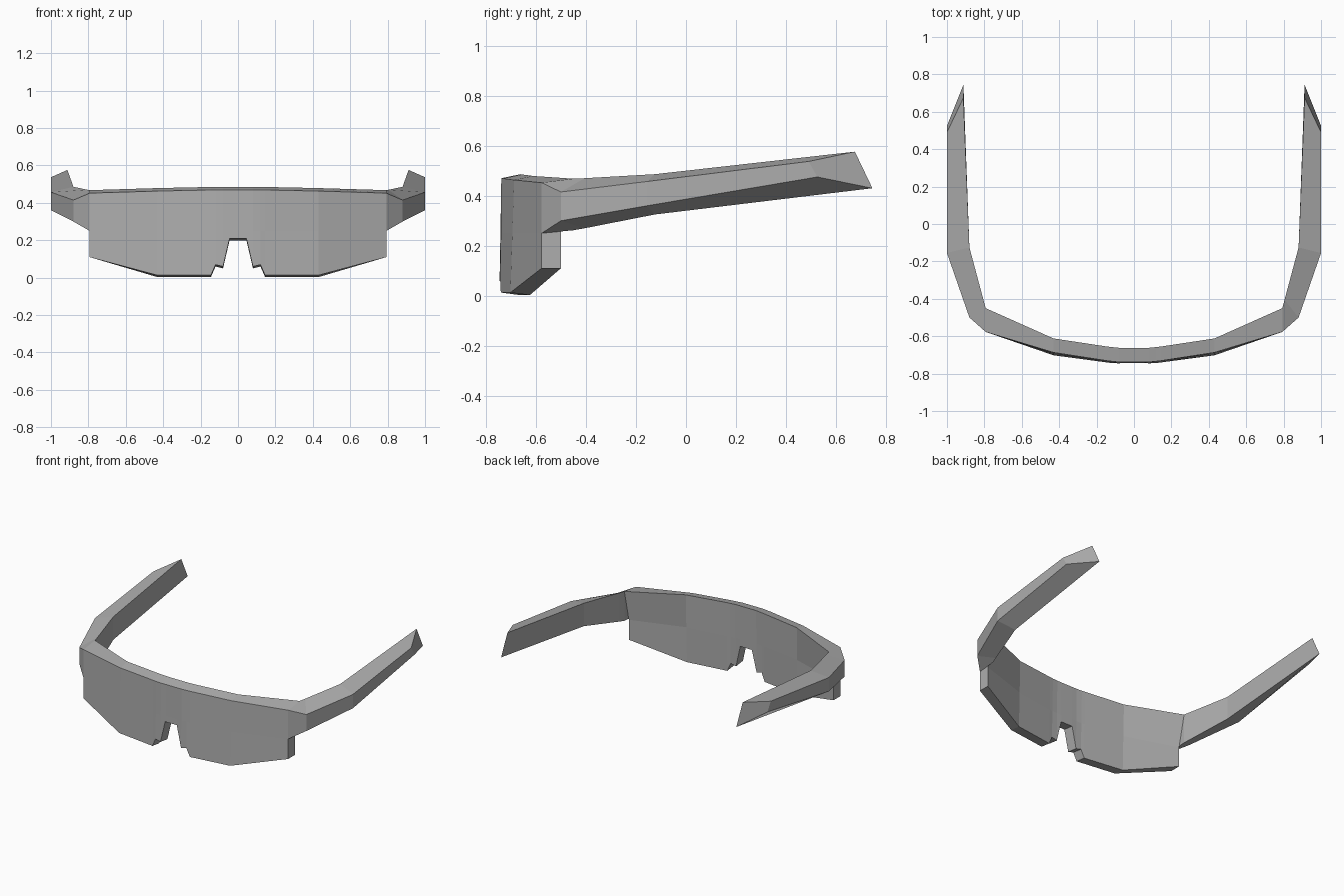
import bpy
import bmesh

cube = bpy.data.objects.get("Cube")
if cube:
    bpy.data.objects.remove(cube, do_unlink=True)

grey = bpy.data.materials.new("plain_grey")
grey.use_nodes = True
colour = (0.42, 0.42, 0.42, 1)
grey.diffuse_color = colour
grey.node_tree.nodes["Principled BSDF"].inputs["Base Color"].default_value = colour


def loft(name, sections):
    """Skin a closed solid through rings that share a point count."""
    bm = bmesh.new()
    rings = [[bm.verts.new(p) for p in ring] for ring in sections]
    for a, b in zip(rings, rings[1:]):
        for i in range(len(a)):
            j = (i + 1) % len(a)
            bm.faces.new((a[i], a[j], b[j], b[i]))
    bm.faces.new(rings[0])
    bm.faces.new(rings[-1])
    bmesh.ops.recalc_face_normals(bm, faces=bm.faces)
    mesh = bpy.data.meshes.new(name)
    bm.to_mesh(mesh)
    bm.free()
    mesh.materials.append(grey)
    obj = bpy.data.objects.new(name, mesh)
    bpy.context.collection.objects.link(obj)
    return obj


def mirrored(ring, side):
    return [(side * x, y, z) for x, y, z in ring]


def lens_ring(x, front_top, front_low, back_low, back_top, z_low, z_top):
    """One upright slice of the wraparound lens."""
    mid = 0.25
    t = (z_top - mid) / (z_top - z_low)
    front_mid = front_top + (front_low - front_top) * t
    back_mid = back_low if x > 0.7 else back_top + (back_low - back_top) * t
    rise = 0.01 if x < 0.7 else 0
    return [(x, front_top, z_top), (x, front_mid, mid), (x, front_low, z_low + rise),
            (x, back_low, z_low), (x, back_mid, mid), (x, back_top, z_top + 0.016)]


# Wraparound lens with the nose notch cut into its lower outline
half = [
    lens_ring(0.045, -0.738, -0.742, -0.665, -0.662, 0.20, 0.470),
    lens_ring(0.08, -0.738, -0.745, -0.668, -0.662, 0.05, 0.470),
    lens_ring(0.12, -0.734, -0.743, -0.667, -0.658, 0.06, 0.469),
    lens_ring(0.145, -0.731, -0.740, -0.664, -0.655, 0.003, 0.469),
    lens_ring(0.43, -0.687, -0.702, -0.624, -0.612, 0.003, 0.463),
    lens_ring(0.793, -0.577, -0.577, -0.50, -0.45, 0.11, 0.452),
]
loft("lens_shield", [mirrored(r, -1) for r in reversed(half)] + half)

# Temple arms: outer top, outer bottom, inner bottom, inner top
arm = [
    [(0.793, -0.577, 0.452), (0.793, -0.577, 0.25), (0.793, -0.45, 0.262), (0.793, -0.45, 0.468)],
    [(0.88, -0.50, 0.415), (0.88, -0.50, 0.30), (0.805, -0.405, 0.27), (0.805, -0.405, 0.47)],
    [(1.0, -0.155, 0.457), (1.0, -0.155, 0.36), (0.88, -0.125, 0.325), (0.88, -0.125, 0.486)],
    [(1.0, 0.49, 0.537), (1.0, 0.525, 0.475), (0.912, 0.745, 0.43), (0.912, 0.675, 0.576)],
]
for name, side in (("left_temple", 1), ("right_temple", -1)):
    loft(name, [mirrored(r, side) for r in arm])
